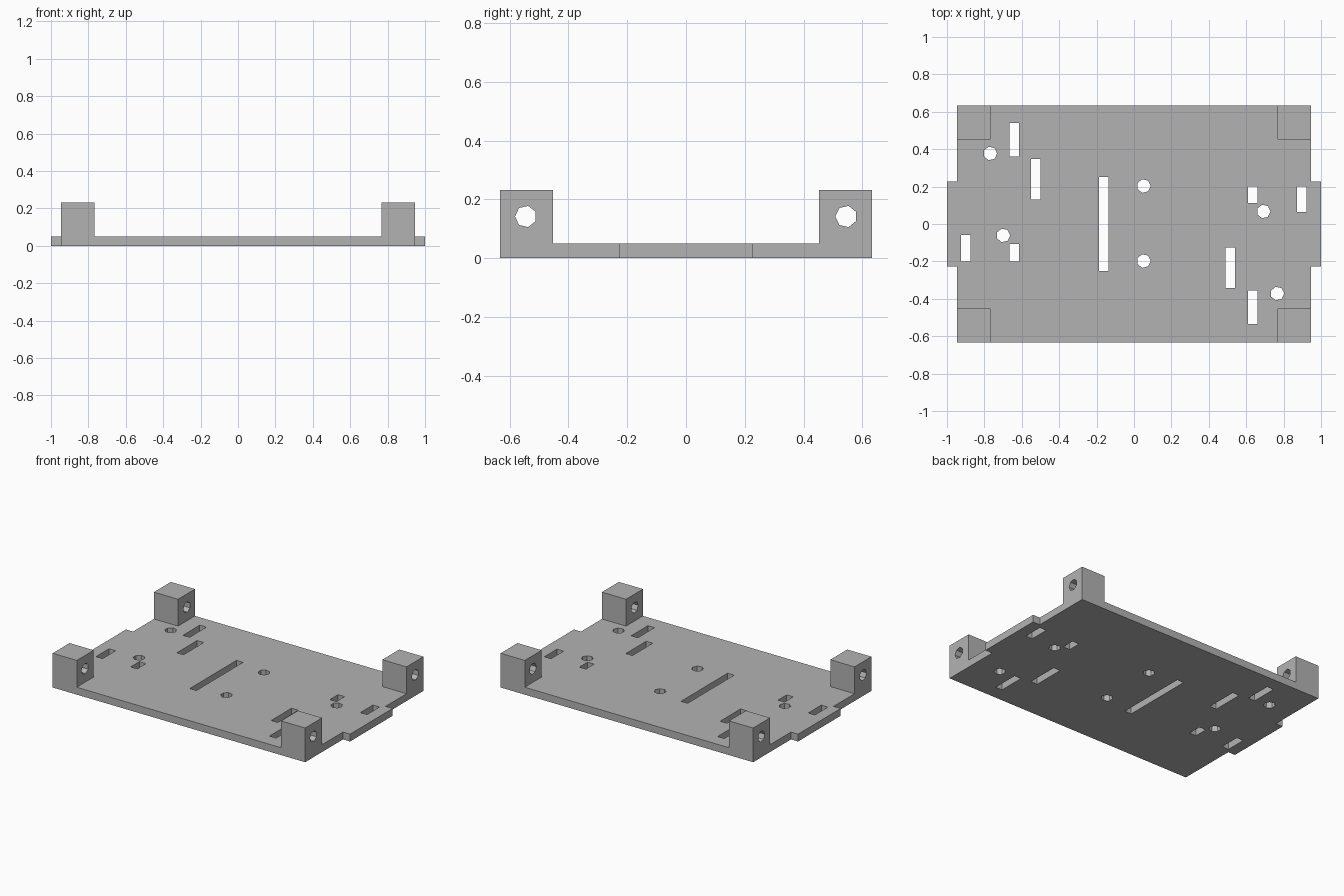
import bpy
import math

cube = bpy.data.objects.get("Cube")
if cube:
    bpy.data.objects.remove(cube, do_unlink=True)

# Overall sizes
HALF_X, HALF_Y, TAB_X, TAB_Y = 0.947, 0.633, 1.0, 0.228
THICK, POST_TOP, POST = 0.05, 0.232, 0.181
HOLE_R = 0.037

grey = bpy.data.materials.new("light grey")
grey.use_nodes = True
colour = (0.45, 0.45, 0.45, 1)
grey.diffuse_color = colour
grey.node_tree.nodes["Principled BSDF"].inputs["Base Color"].default_value = colour


def prism(name, outline, z0, z1):
    """Extrude a counter-clockwise outline from z0 to z1."""
    n = len(outline)
    verts = [(x, y, z) for z in (z0, z1) for x, y in outline]
    faces = [list(range(n))[::-1], list(range(n, 2 * n))]
    faces += [(i, (i + 1) % n, (i + 1) % n + n, i + n) for i in range(n)]
    mesh = bpy.data.meshes.new(name)
    mesh.from_pydata(verts, [], faces)
    mesh.materials.append(grey)
    obj = bpy.data.objects.new(name, mesh)
    bpy.context.collection.objects.link(obj)
    return obj


def box(name, x0, x1, y0, y1, z0, z1):
    return prism(name, [(x0, y0), (x1, y0), (x1, y1), (x0, y1)], z0, z1)


def heptagon(cx, cy):
    angles = [math.tau * i / 7 for i in range(7)]
    return [(cx + HOLE_R * math.cos(a), cy + HOLE_R * math.sin(a)) for a in angles]


def cut(target, cutter):
    """Subtract the cutter for good and remove it."""
    cutter.hide_render = True
    mod = target.modifiers.new("cut", "BOOLEAN")
    mod.operation = "DIFFERENCE"
    mod.solver = "EXACT"
    mod.object = cutter
    bpy.context.view_layer.objects.active = target
    bpy.ops.object.modifier_apply(modifier=mod.name)
    bpy.data.objects.remove(cutter, do_unlink=True)


# Tray block with a tab on each end
half = [(HALF_X, -HALF_Y), (HALF_X, -TAB_Y), (TAB_X, -TAB_Y),
        (TAB_X, TAB_Y), (HALF_X, TAB_Y), (HALF_X, HALF_Y)]
tray = prism("mounting_tray", half + [(-x, -y) for x, y in half], 0, POST_TOP)

# Clear the middle both ways, leaving four corner posts
inner_x, inner_y = HALF_X - POST, HALF_Y - POST
cut(tray, box("clear_length", -2, 2, -inner_y, inner_y, THICK, 1))
cut(tray, box("clear_width", -inner_x, inner_x, -2, 2, THICK, 1))

# Slots: x centre, y from, y to
slots = [(-0.64, 0.36, 0.54), (-0.525, 0.13, 0.348), (-0.162, -0.25, 0.25),
         (0.635, 0.112, 0.2), (0.897, 0.065, 0.2), (-0.9, -0.2, -0.06),
         (-0.64, -0.2, -0.107), (0.514, -0.343, -0.125), (0.635, -0.535, -0.355)]
for x, y0, y1 in slots:
    cut(tray, box("slot", x - 0.025, x + 0.025, y0, y1, -1, 1))

# Screw holes through the plate
holes = [(0.052, 0.203), (0.052, -0.198), (-0.769, 0.377),
         (-0.699, -0.061), (0.693, 0.067), (0.766, -0.372)]
for x, y in holes:
    cut(tray, prism("screw_hole", heptagon(x, y), -1, 1))

# Bolt holes along x through the posts
for y in (-0.545, 0.545):
    bolt = prism("bolt_hole", heptagon(0, 0), -2, 2)
    bolt.rotation_euler = (math.pi / 2, 0, -math.pi / 2)
    bolt.location = (0, y, 0.142)
    cut(tray, bolt)
